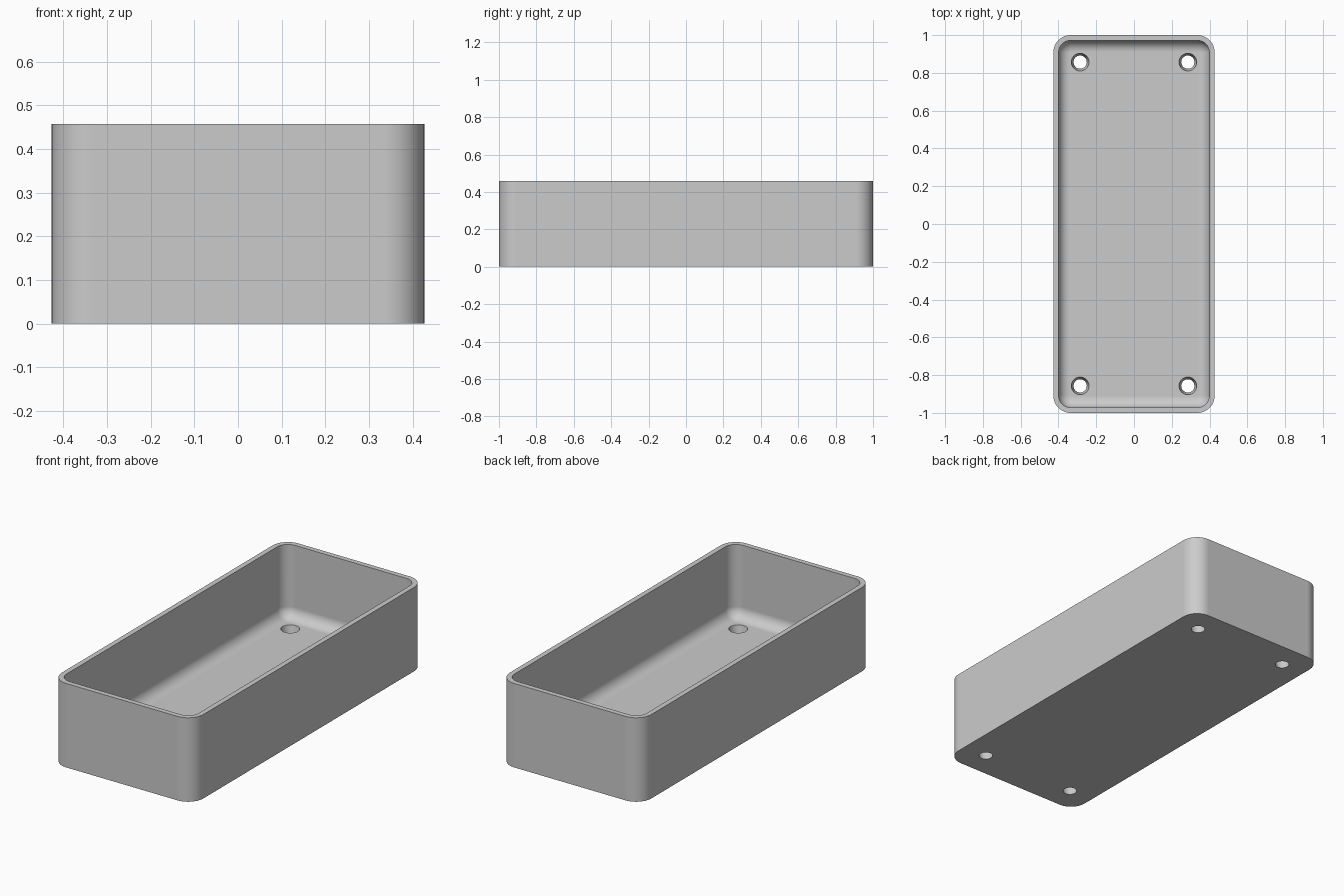
import bpy
import bmesh
from math import sin, cos, pi

cube = bpy.data.objects.get("Cube")
if cube:
    bpy.data.objects.remove(cube, do_unlink=True)

HALF_X, HALF_Y, HEIGHT = 0.427, 1.0, 0.458
WALL, FLOOR = 0.028, 0.06
CORNER, FILLET = 0.092, 0.06
STEPS = 12

grey = bpy.data.materials.new("light_grey")
grey.diffuse_color = (0.6, 0.6, 0.6, 1)
grey.use_nodes = True
grey.node_tree.nodes["Principled BSDF"].inputs["Base Color"].default_value = (0.6, 0.6, 0.6, 1)


def rounded_loop(bm, inset, z):
    """Rounded rectangle of vertices, inset from the outer outline."""
    r = CORNER - inset
    cx, cy = HALF_X - CORNER, HALF_Y - CORNER
    verts = []
    for quarter, (sx, sy) in enumerate(((1, 1), (-1, 1), (-1, -1), (1, -1))):
        for i in range(STEPS + 1):
            a = (quarter + i / STEPS) * pi / 2
            verts.append(bm.verts.new((sx * cx + r * cos(a), sy * cy + r * sin(a), z)))
    return verts


# Tray: outer wall, rim, inner wall and floor fillet as stacked loops
bm = bmesh.new()
sections = [(0, 0), (0, HEIGHT), (WALL, HEIGHT)]
for i in range(9):
    t = i / 8 * pi / 2
    sections.append((WALL + FILLET * (1 - cos(t)), FLOOR + FILLET * (1 - sin(t))))
loops = [rounded_loop(bm, inset, z) for inset, z in sections]
for low, high in zip(loops, loops[1:]):
    for i in range(len(low)):
        j = (i + 1) % len(low)
        bm.faces.new((low[i], low[j], high[j], high[i]))
bm.faces.new(loops[-1])
bm.faces.new(loops[0][::-1])
bmesh.ops.recalc_face_normals(bm, faces=bm.faces)
mesh = bpy.data.meshes.new("tray")
bm.to_mesh(mesh)
bm.free()
mesh.materials.append(grey)
tray = bpy.data.objects.new("tray", mesh)
bpy.context.collection.objects.link(tray)
bpy.context.view_layer.objects.active = tray

# Four tapered screw holes through the floor
for sx in (-1, 1):
    for sy in (-1, 1):
        bpy.ops.mesh.primitive_cone_add(
            vertices=32, radius1=0.031, radius2=0.051, depth=0.1,
            location=(sx * 0.285, sy * 0.857, FLOOR / 2))
        cutter = bpy.context.object
        cutter.name = "hole_cutter"
        cutter.hide_render = True
        cutter.data.materials.append(grey)
        cut = tray.modifiers.new("screw_hole", "BOOLEAN")
        cut.operation = "DIFFERENCE"
        cut.solver = "EXACT"
        cut.object = cutter
        bpy.context.view_layer.objects.active = tray
        bpy.ops.object.modifier_apply(modifier=cut.name)
        bpy.data.objects.remove(cutter, do_unlink=True)

# Smooth corners, sharp rim and hole edges
bpy.ops.object.select_all(action="DESELECT")
tray.select_set(True)
bpy.context.view_layer.objects.active = tray
bpy.ops.object.shade_smooth_by_angle(angle=pi / 6)
weighted = tray.modifiers.new("flat_normals", "WEIGHTED_NORMAL")
weighted.keep_sharp = True
